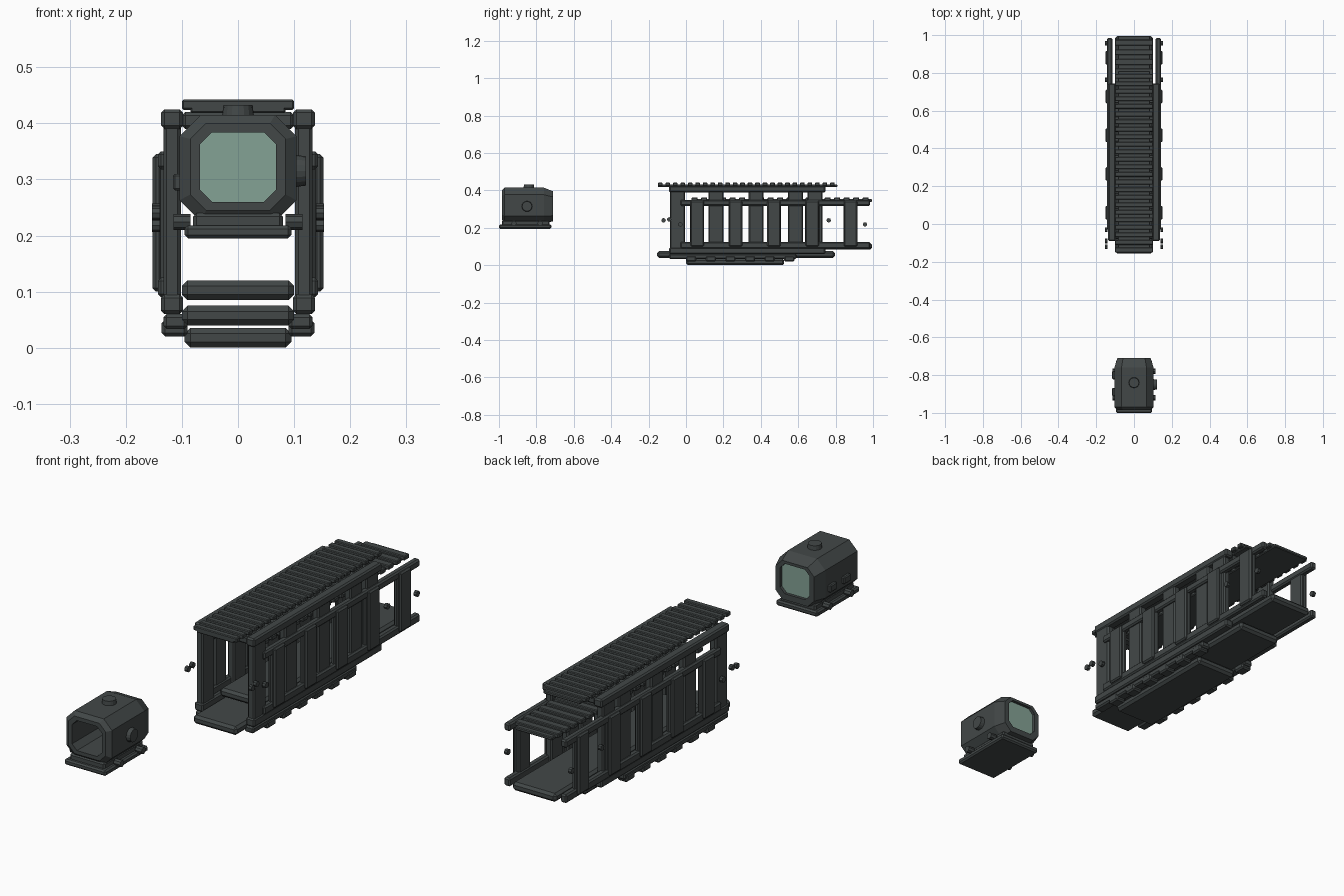
import bpy, bmesh
from math import pi
from mathutils import Matrix, Vector

cube = bpy.data.objects.get("Cube")
if cube:
    bpy.data.objects.remove(cube, do_unlink=True)


def material(name, color):
    m = bpy.data.materials.new(name)
    m.use_nodes = True
    m.diffuse_color = (*color, 1)
    m.node_tree.nodes["Principled BSDF"].inputs["Base Color"].default_value = (*color, 1)
    return m


GUNMETAL = material("dark grey", (0.055, 0.064, 0.064))
GLASS = material("pale green glass", (0.23, 0.36, 0.30))


def finish(name, bm, mat=GUNMETAL):
    bmesh.ops.recalc_face_normals(bm, faces=bm.faces)
    mesh = bpy.data.meshes.new(name)
    bm.to_mesh(mesh)
    bm.free()
    mesh.materials.append(mat)
    ob = bpy.data.objects.new(name, mesh)
    bpy.context.collection.objects.link(ob)
    return ob


def add_box(bm, x, y, z, bevel=0.006):
    """Chamfered box from (min, max) ranges."""
    part = bmesh.new()
    bmesh.ops.create_cube(part, size=1)
    for v in part.verts:
        v.co = [r[0] + (c + 0.5) * (r[1] - r[0]) for r, c in zip((x, y, z), v.co)]
    if bevel:
        bmesh.ops.bevel(part, geom=part.edges[:], offset=bevel, segments=1, affect='EDGES')
    mesh = bpy.data.meshes.new("part")
    part.to_mesh(mesh)
    part.free()
    bm.from_mesh(mesh)
    bpy.data.meshes.remove(mesh)


def boxes(name, items, mirror=False):
    bm = bmesh.new()
    for x, y, z, *bevel in items:
        add_box(bm, x, y, z, *bevel)
        if mirror:
            add_box(bm, (-x[1], -x[0]), y, z, *bevel)
    return finish(name, bm)


def disc(name, centre, radius, depth, axis, sides=12, tip=1.0):
    """Knob or bolt standing along the given axis."""
    bm = bmesh.new()
    turn = Vector((0, 0, 1)).rotation_difference(Vector(axis)).to_matrix().to_4x4()
    bmesh.ops.create_cone(bm, cap_ends=True, segments=sides, radius1=radius,
                          radius2=radius * tip, depth=depth,
                          matrix=Matrix.Translation(centre) @ turn)
    return finish(name, bm)


def octagon(y, w, z0, z1, c):
    half = [(w - c, z0), (w, z0 + c), (w, z1 - c), (w - c, z1)]
    return [(x, y, z) for x, z in half] + [(-x, y, z) for x, z in reversed(half)]


def loft(name, rings, closed):
    bm = bmesh.new()
    loops = [[bm.verts.new(p) for p in ring] for ring in rings]
    pairs = list(zip(loops, loops[1:])) + ([(loops[-1], loops[0])] if closed else [])
    for a, b in pairs:
        for i in range(len(a)):
            j = (i + 1) % len(a)
            bm.faces.new((a[i], a[j], b[j], b[i]))
    return finish(name, bm)


# Sight housing: octagonal tube with a bezel at each end
loft("sight_housing", [
    octagon(-0.985, 0.085, 0.245, 0.400, 0.028),
    octagon(-0.97, 0.104, 0.225, 0.415, 0.038),
    octagon(-0.76, 0.104, 0.225, 0.415, 0.038),
    octagon(-0.71, 0.088, 0.235, 0.395, 0.030),
    octagon(-0.71, 0.068, 0.260, 0.384, 0.022),
    octagon(-0.985, 0.068, 0.260, 0.384, 0.022)], True)

# Lens just inside the rear bezel
bm = bmesh.new()
bm.faces.new([bm.verts.new(p) for p in octagon(-0.722, 0.069, 0.259, 0.385, 0.022)])
finish("sight_lens", bm, GLASS)

# Sight mount, adjusters and clamp bolts
boxes("sight_mount", [((-0.095, 0.095), (-1.0, -0.72), (0.195, 0.218)),
                      ((-0.08, 0.08), (-0.985, -0.73), (0.21, 0.24))])
disc("top_adjuster", (0, -0.84, 0.42), 0.029, 0.025, (0, 0, 1), 16, 0.9)
disc("side_adjuster", (0.11, -0.85, 0.315), 0.029, 0.022, (1, 0, 0), 16, 0.9)
boxes("side_buttons", [((-0.116, -0.1), (y - 0.022, y + 0.022), (0.28, 0.31), 0.004)
                       for y in (-0.89, -0.80)])
for side in (-1, 1):
    for y in (-0.92, -0.78):
        disc("mount_bolt", (side * 0.1, y, 0.224), 0.014, 0.03, (side, 0, 0), 8)


def slatted_rail(name, y0, y1, z, pitch):
    """Flat rail with raised cross slats."""
    items = [((-0.085, 0.085), (y0, y1), (z - 0.024, z - 0.010), 0.003)]
    count = round((y1 - y0) / pitch)
    step = (y1 - y0) / count
    for i in range(count):
        y = y0 + i * step
        items.append(((-0.1, 0.1), (y, y + step * 0.62), (z - 0.018, z), 0.003))
    return boxes(name, items)


def side_frame(name, x, tube_y, top, bottom, posts, width):
    """Long tubes joined by upright posts on both sides."""
    items = [(x, tube_y, top), (x, tube_y, bottom)]
    inner = (x[0] + 0.004, x[1] - 0.004)
    for y in posts:
        items.append((inner, (y - width / 2, y + width / 2), (bottom[0], top[1] - 0.01)))
    return boxes(name, items, True)


# Tall frame with the full upper rail
slatted_rail("upper_rail", -0.15, 0.81, 0.442, 0.04)
side_frame("tall_side_frame", (0.098, 0.137), (-0.09, 0.745), (0.39, 0.425),
           (0.06, 0.095), (-0.045, 0.16, 0.375, 0.585, 0.69), 0.08)
boxes("tall_floor", [((-0.1, 0.1), (-0.155, 0.797), (0.04, 0.075), 0.01)])
boxes("front_crossbars", [((-0.1, 0.1), (y, y + 0.04), (0.39, 0.42)) for y in (-0.08, 0.69)])

# Shorter, wider frame reaching the rear
slatted_rail("rear_rail", 0.03, 0.995, 0.363, 0.05)
side_frame("wide_side_frame", (0.115, 0.143), (-0.03, 0.985), (0.318, 0.350),
           (0.09, 0.125), [0.06 + 0.205 * i for i in range(5)], 0.075)
boxes("wide_floor", [((-0.1, 0.1), (0.02, 0.995), (0.085, 0.12), 0.01)])
boxes("outer_panels", [((0.135, 0.152), (y - 0.036, y + 0.036), (0.1, 0.345))
                       for y in [0.06 + 0.205 * i for i in range(5)]], True)

# Low belly plate with side clips
boxes("belly_plate", [((-0.095, 0.095), (0.0, 0.525), (0.0, 0.035), 0.01)])
boxes("belly_tubes", [((0.09, 0.133), (-0.09, 0.59), (0.033, 0.06))], True)
boxes("belly_clips", [((0.09, 0.136), (y, y + 0.055), (0.02, 0.05))
                      for y in [0.0 + 0.105 * i for i in range(6)]], True)

# Side bolts
for side in (-1, 1):
    for y, z in ((-0.12, 0.24), (-0.09, 0.245), (-0.03, 0.218), (0.763, 0.24), (0.957, 0.218)):
        disc("side_bolt", (side * 0.146, y, z), 0.012, 0.014, (side, 0, 0), 8)
